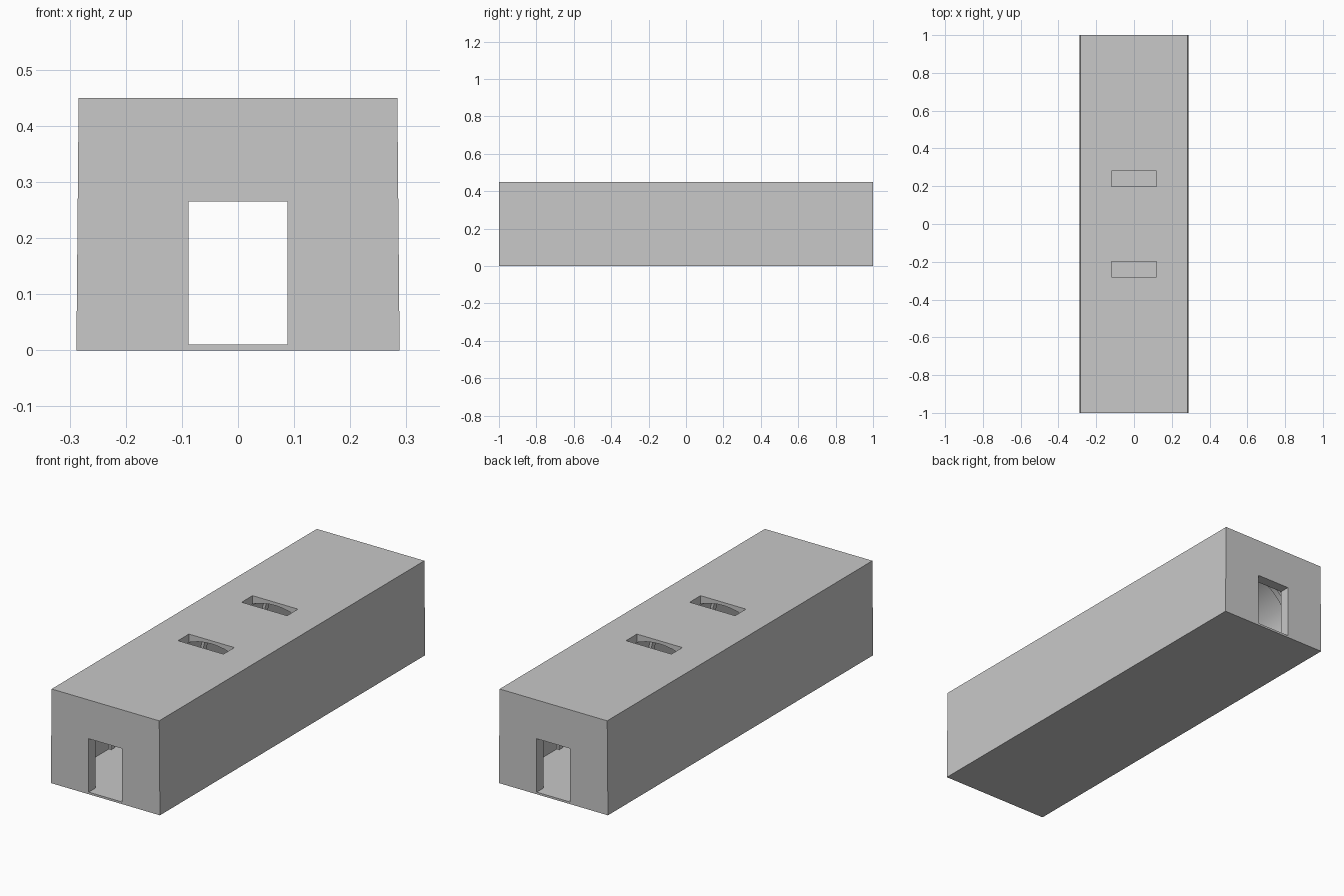
import bpy, bmesh, math

if "Cube" in bpy.data.objects:
    bpy.data.objects.remove(bpy.data.objects["Cube"])

stone = bpy.data.materials.new("light_grey")
stone.diffuse_color = (0.58, 0.58, 0.58, 1)
stone.use_nodes = True
stone.node_tree.nodes["Principled BSDF"].inputs["Base Color"].default_value = stone.diffuse_color


def finish(name, bm):
    bmesh.ops.recalc_face_normals(bm, faces=bm.faces)
    me = bpy.data.meshes.new(name)
    bm.to_mesh(me)
    bm.free()
    me.materials.append(stone)
    ob = bpy.data.objects.new(name, me)
    bpy.context.collection.objects.link(ob)
    return ob


def prism(name, pts, y0, y1):
    """Closed x-z profile extruded along y."""
    bm = bmesh.new()
    a = [bm.verts.new((x, y0, z)) for x, z in pts]
    b = [bm.verts.new((x, y1, z)) for x, z in pts]
    bm.faces.new(a)
    bm.faces.new(b)
    for i in range(len(pts)):
        j = (i + 1) % len(pts)
        bm.faces.new((a[i], a[j], b[j], b[i]))
    return finish(name, bm)


def rect(x, z0, z1):
    return [(-x, z0), (x, z0), (x, z1), (-x, z1)]


def vault(half, spring, top, floor, n=24):
    """Straight walls under a half-elliptical ceiling."""
    arc = [(half * math.cos(math.pi * i / n),
            spring + (top - spring) * math.sin(math.pi * i / n)) for i in range(n + 1)]
    return [(half, floor)] + arc + [(-half, floor)]


def cut(target, cutter):
    m = target.modifiers.new("cut", 'BOOLEAN')
    m.object = cutter
    m.operation = 'DIFFERENCE'
    m.solver = 'EXACT'
    bpy.context.view_layer.objects.active = target
    bpy.ops.object.modifier_apply(modifier=m.name)
    bpy.data.objects.remove(cutter)


def smooth(ob):
    bpy.ops.object.select_all(action='DESELECT')
    ob.select_set(True)
    bpy.context.view_layer.objects.active = ob
    bpy.ops.object.shade_smooth_by_angle(angle=math.radians(30))


# Outer shell with slightly leaning walls, hollowed by a vaulted hall
shell = prism("hall_shell", [(-.288, 0), (.288, 0), (.284, .45), (-.284, .45)], -1, 1)
cut(shell, prism("hall_cutter", vault(.27, .2, .435, .01), -.95, .95))

# Doorway through both ends
cut(shell, prism("door_cutter", rect(.088, .01, .265), -1.1, 1.1))

# Two roof slots
for s in (-1, 1):
    cut(shell, prism("slot_cutter", rect(.12, .3, .6), s * .24 - .041, s * .24 + .041))
smooth(shell)

# Arched ribs along the inside of the hall
outer = vault(.273, .2, .438, .005)
inner = vault(.257, .2, .422, .005)
for k in range(8):
    yc = -.805 + .23 * k
    bm = bmesh.new()
    rings = [[[bm.verts.new((x, yc + dy, z)) for x, z in p] for dy in (-.014, .014)]
             for p in (outer, inner)]
    loop = [rings[0][0], rings[0][1], rings[1][1], rings[1][0]]
    for a, b in zip(loop, loop[1:] + loop[:1]):
        for i in range(len(a) - 1):
            bm.faces.new((a[i], a[i + 1], b[i + 1], b[i]))
    for e in (0, -1):
        bm.faces.new([r[e] for r in loop])
    smooth(finish("vault_rib", bm))
